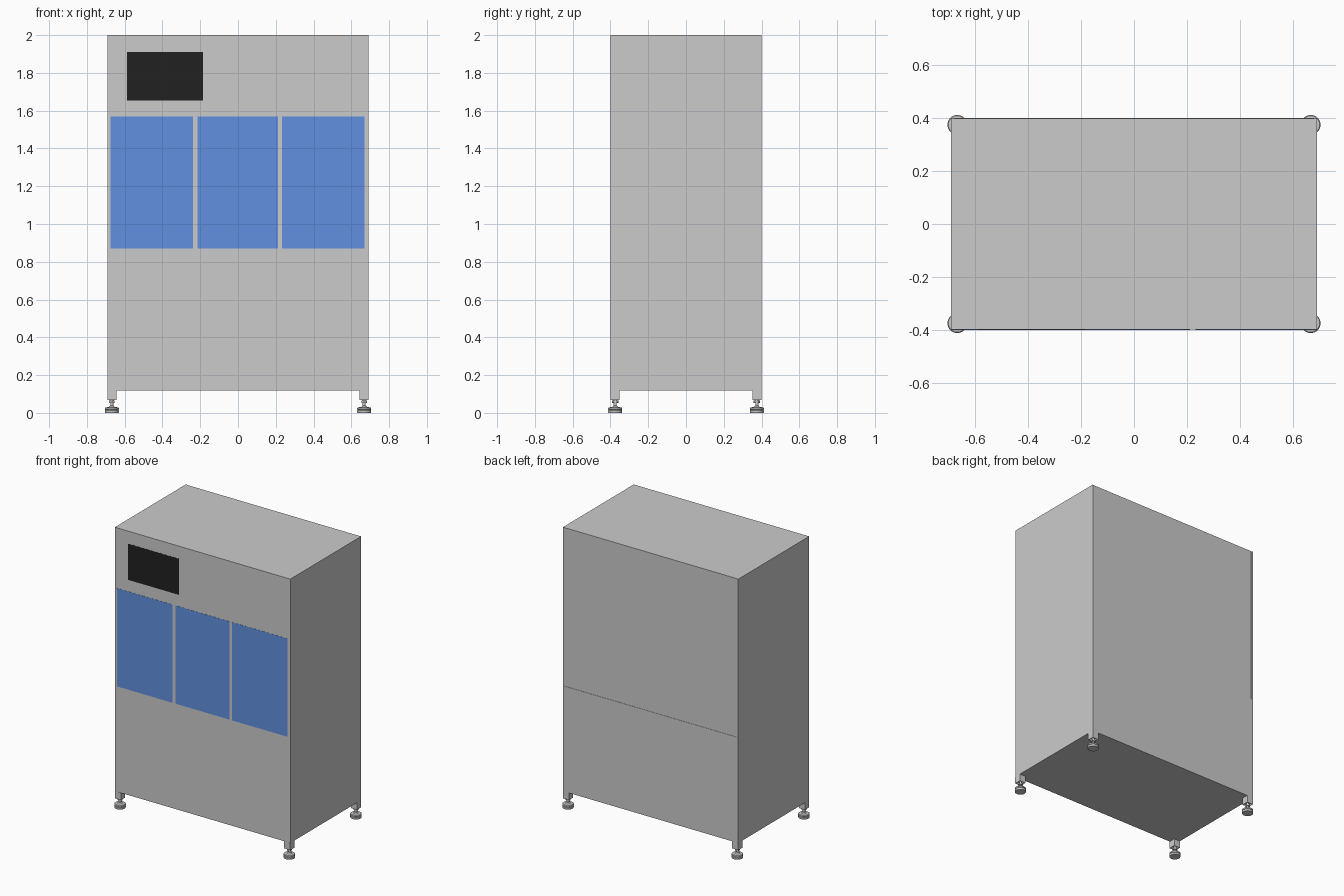
import bpy, bmesh, math
from mathutils import Vector

if "Cube" in bpy.data.objects:
    bpy.data.objects.remove(bpy.data.objects["Cube"])


def finish(bm, name, mat=None, smooth=False):
    bmesh.ops.recalc_face_normals(bm, faces=bm.faces[:])
    me = bpy.data.meshes.new(name)
    bm.to_mesh(me)
    bm.free()
    ob = bpy.data.objects.new(name, me)
    bpy.context.collection.objects.link(ob)
    if mat:
        me.materials.append(mat)
    if smooth:
        bpy.ops.object.select_all(action='DESELECT')
        ob.select_set(True)
        bpy.context.view_layer.objects.active = ob
        bpy.ops.object.shade_smooth_by_angle(angle=math.radians(30))
    return ob


def box_bm(x0, x1, y0, y1, z0, z1):
    bm = bmesh.new()
    bmesh.ops.create_cube(bm, size=1)
    for v in bm.verts:
        v.co = Vector((x1 if v.co.x > 0 else x0,
                       y1 if v.co.y > 0 else y0,
                       z1 if v.co.z > 0 else z0))
    return bm


def box(name, *dims, mat=None):
    return finish(box_bm(*dims), name, mat)


def material(name, color):
    m = bpy.data.materials.new(name)
    m.diffuse_color = color
    m.use_nodes = True
    m.node_tree.nodes["Principled BSDF"].inputs["Base Color"].default_value = m.diffuse_color
    return m


def lathe(name, profile, x, y, steps=32):
    # Spin a closed-on-axis (radius, z) profile around a vertical axis
    bm = bmesh.new()
    vs = [bm.verts.new((r, 0, z)) for r, z in profile]
    es = [bm.edges.new(p) for p in zip(vs, vs[1:])]
    bmesh.ops.spin(bm, geom=vs + es, axis=(0, 0, 1), cent=(0, 0, 0),
                   angle=2 * math.pi, steps=steps)
    bmesh.ops.remove_doubles(bm, verts=bm.verts[:], dist=1e-5)
    bmesh.ops.translate(bm, verts=bm.verts[:], vec=(x, y, 0))
    return finish(bm, name, smooth=True)


blue = material("window_blue", (0.12, 0.28, 0.75, 1))
black = material("screen_black", (0.015, 0.015, 0.015, 1))

W, D = 0.692, 0.4
BASE, SPLIT, TOP = 0.118, 0.87, 2.0

# Cabinet: lower base, and upper housing set in a hair at the back
box("lower_cabinet", -W, W, -D + 0.001, D, BASE, SPLIT)
box("upper_housing", -W, W, -D + 0.001, D - 0.002, SPLIT, TOP)
for side, x0, x1 in (("left", -W, -W + 0.012), ("right", W - 0.012, W)):
    box(side + "_rear_trim", x0, x1, D - 0.002, D, SPLIT, TOP)

# Front windows and display screen, nearly flush with the face
for i, (x0, x1) in enumerate(((-0.675, -0.237), (-0.214, 0.212), (0.233, 0.671))):
    box(f"front_window_{i + 1}", x0, x1, -D, -D + 0.01, SPLIT, 1.57, mat=blue)
box("display_screen", -0.587, -0.185, -D, -D + 0.01, 1.653, 1.91, mat=black)

# Levelling foot profile: round pad with a groove, neck and threaded stem
FOOT = [(0, 0), (0.036, 0), (0.037, 0.002), (0.037, 0.013), (0.034, 0.015),
        (0.037, 0.017), (0.037, 0.026), (0.034, 0.029), (0.016, 0.031),
        (0.012, 0.036), (0.008, 0.038), (0.008, 0.09), (0, 0.09)]

for sx, side in ((-1, "left"), (1, "right")):
    for sy, end in ((-1, "front"), (1, "rear")):
        tag = f"{end}_{side}"
        cx, cy = sx * (W - 0.024), sy * (D - 0.025)

        # Square tube leg, hollow at the lower end
        xs = sorted((sx * W, sx * (W - 0.048)))
        ys = sorted((sy * D, sy * (D - 0.048)))
        bm = box_bm(*xs, *ys, 0.067, BASE)
        bottom = min(bm.faces, key=lambda f: f.calc_center_median().z)
        bmesh.ops.inset_region(bm, faces=[bottom], thickness=0.004)
        bmesh.ops.translate(bm, verts=bottom.verts[:], vec=(0, 0, 0))
        ext = bmesh.ops.extrude_discrete_faces(bm, faces=[bottom])["faces"][0]
        bmesh.ops.translate(bm, verts=ext.verts[:], vec=(0, 0, 0.02))
        finish(bm, tag + "_leg")

        # Foot and hexagonal lock nut
        lathe(tag + "_foot", FOOT, cx, cy)
        bm = bmesh.new()
        bmesh.ops.create_cone(bm, cap_ends=True, segments=6, radius1=0.017,
                              radius2=0.017, depth=0.013)
        bmesh.ops.translate(bm, verts=bm.verts[:], vec=(cx, cy, 0.0585))
        finish(bm, tag + "_lock_nut")
